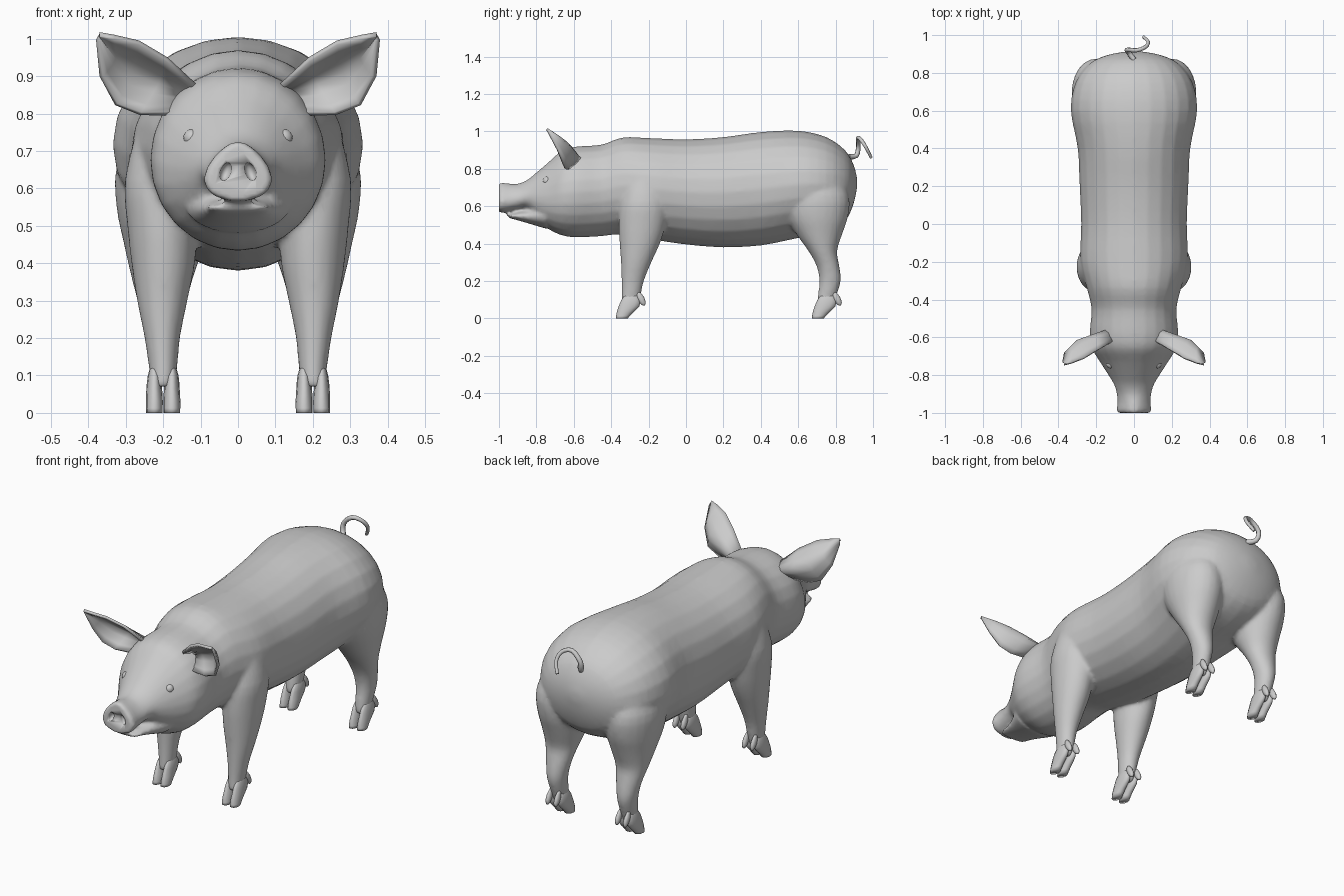
import bpy, bmesh, math
from mathutils import Vector

cube = bpy.data.objects.get("Cube")
if cube:
    bpy.data.objects.remove(cube)

skin = bpy.data.materials.new("plain_grey")
skin.use_nodes = True
GREY = (0.6, 0.6, 0.6, 1)
skin.diffuse_color = GREY
skin.node_tree.nodes["Principled BSDF"].inputs["Base Color"].default_value = GREY


def finish(name, bm):
    """Turn a bmesh into a named, coloured, smooth object."""
    bmesh.ops.recalc_face_normals(bm, faces=bm.faces)
    for f in bm.faces:
        f.smooth = True
    mesh = bpy.data.meshes.new(name)
    bm.to_mesh(mesh)
    bm.free()
    mesh.materials.append(skin)
    obj = bpy.data.objects.new(name, mesh)
    bpy.context.collection.objects.link(obj)
    return obj


def spline(rows, steps):
    """Catmull-Rom interpolation of a list of stations."""
    rows = [Vector(r) for r in rows]
    out = []
    for i in range(len(rows) - 1):
        a, b = rows[max(i - 1, 0)], rows[i]
        c, d = rows[i + 1], rows[min(i + 2, len(rows) - 1)]
        for k in range(steps):
            t = k / steps
            out.append(b + (c - a) * t / 2 + (a * 2 - b * 5 + c * 4 - d) * t * t / 2
                       + (b * 3 - a - c * 3 + d) * t ** 3 / 2)
    return out + [rows[-1]]


def loft(bm, rows, point, sides=24, steps=3):
    """Skin rings; point(row, cos, sin) gives each ring vertex."""
    rings = []
    for row in spline(rows, steps):
        angles = [math.tau * k / sides for k in range(sides)]
        rings.append([bm.verts.new(point(row, math.cos(a), math.sin(a))) for a in angles])
    for lo, hi in zip(rings, rings[1:]):
        for k in range(sides):
            j = (k + 1) % sides
            bm.faces.new((lo[k], lo[j], hi[j], hi[k]))
    bm.faces.new(rings[0])
    bm.faces.new(rings[-1])


def trunk_point(row, c, s):
    # row: y, half width, bottom, top, narrowing towards the top
    y, w, lo, hi, taper = row
    return (w * c * (1 - taper * s), y, (lo + hi) / 2 + (hi - lo) / 2 * s)


def limb_point(side, dy=0):
    # row: z, inner x, outer x, front y, back y
    def point(row, c, s):
        z, xi, xo, yf, yb = row
        return (side * ((xi + xo) / 2 + (xo - xi) / 2 * c),
                dy + (yf + yb) / 2 + (yb - yf) / 2 * s, z)
    return point


# Trunk, neck, head and upper snout
TRUNK = [
    (-1, .08, .567, .722, .38), (-.985, .088, .565, .727, .35), (-.95, .085, .57, .722, .3),
    (-.9, .09, .58, .72, .2), (-.85, .105, .585, .74, .15), (-.8, .135, .53, .78, .1),
    (-.73, .18, .475, .84, .1), (-.66, .222, .443, .9, .05), (-.58, .235, .433, .92, 0),
    (-.45, .225, .44, .93, 0), (-.34, .25, .45, .968, 0), (-.2, .285, .425, .965, 0),
    (0, .28, .395, .958, 0), (.2, .288, .38, .97, 0), (.4, .298, .39, .997, 0),
    (.6, .335, .43, 1.004, 0), (.75, .31, .46, .97, 0), (.85, .235, .52, .9, 0),
    (.895, .14, .61, .825, 0), (.915, .03, .7, .75, 0)]
# Lower jaw
JAW = [(-.955, .045, .55, .556, 0), (-.945, .075, .537, .558, 0), (-.9, .085, .525, .57, 0),
       (-.84, .1, .507, .585, 0), (-.75, .14, .48, .62, 0)]
FRONT_LEG = [
    (.07, .17, .232, -.35, -.26), (.11, .163, .237, -.345, -.245), (.2, .155, .25, -.345, -.225),
    (.3, .135, .27, -.348, -.185), (.4, .115, .285, -.355, -.14), (.5, .11, .296, -.36, -.11),
    (.62, .12, .303, -.35, -.1), (.76, .15, .27, -.3, -.14)]
BACK_LEG = [
    (.07, .17, .232, .7, .785), (.11, .163, .237, .703, .8), (.2, .155, .25, .713, .828),
    (.28, .14, .265, .698, .82), (.36, .12, .285, .655, .808), (.45, .09, .305, .59, .835),
    (.55, .07, .325, .53, .868), (.66, .08, .325, .52, .87), (.8, .12, .27, .56, .8)]

bm = bmesh.new()
loft(bm, TRUNK, trunk_point)
loft(bm, JAW, trunk_point)
for side in (1, -1):
    loft(bm, FRONT_LEG, limb_point(side))
    loft(bm, BACK_LEG, limb_point(side))
body = finish("body", bm)


# Nostril cutter
bm = bmesh.new()
for side in (1, -1):
    ball = bmesh.ops.create_uvsphere(bm, u_segments=16, v_segments=10, radius=1)["verts"]
    for v in ball:
        v.co = (side * .033 + v.co.x * .015 - side * v.co.z * .006,
                -1 + v.co.y * .022, .645 + v.co.z * .024)
nostrils = finish("nostril_cutter", bm)
nostrils.hide_render = True
nostrils.hide_viewport = True
nostrils.display_type = 'WIRE'

# Fuse limbs and trunk into one soft skin
fuse = body.modifiers.new("fuse", 'REMESH')
fuse.mode = 'VOXEL'
fuse.voxel_size = 0.01
fuse.use_smooth_shade = True
soften = body.modifiers.new("soften", 'SMOOTH')
soften.factor = 0.5
soften.iterations = 8
thin = body.modifiers.new("thin", 'DECIMATE')
thin.ratio = 0.3
holes = body.modifiers.new("nostrils", 'BOOLEAN')
holes.operation = 'DIFFERENCE'
holes.object = nostrils

# Cloven hooves with dewclaws
TOE = [(0, -.022, .022, -.375, -.312), (.03, -.023, .022, -.371, -.285),
       (.065, -.021, .021, -.36, -.25), (.1, -.018, .017, -.345, -.245),
       (.125, -.01, .01, -.325, -.26)]
CLAW = [(.07, -.006, .006, -.232, -.22), (.085, -.012, .012, -.25, -.215),
        (.115, -.012, .012, -.265, -.225), (.14, -.005, .005, -.265, -.245)]
for label, dy in (("front", 0), ("back", 1.048)):
    for word, side in (("left", 1), ("right", -1)):
        bm = bmesh.new()
        for x in (.177, .224):
            shift = lambda rows: [(r[0], r[1] + x, r[2] + x, r[3], r[4]) for r in rows]
            loft(bm, shift(TOE), limb_point(side, dy), sides=12, steps=2)
            loft(bm, shift(CLAW), limb_point(side, dy), sides=8, steps=2)
        finish(f"{label}_{word}_hoof", bm)

# Ears: cupped leaves, each row being upper edge, back fold, lower edge
EAR = [((.11, -.62, .87), (.13, -.56, .85), (.16, -.63, .8)),
       ((.19, -.665, .945), (.215, -.59, .88), (.26, -.645, .8)),
       ((.265, -.71, .99), (.285, -.615, .91), (.325, -.655, .825)),
       ((.33, -.735, 1.005), (.33, -.66, .95), (.365, -.685, .9)),
       ((.37, -.745, 1.012), (.37, -.738, 1.005), (.374, -.735, .995))]
for word, side in (("left", 1), ("right", -1)):
    bm = bmesh.new()
    grid = []
    for row in EAR:
        pts = spline(row, 3)
        grid.append([bm.verts.new((side * p.x, p.y, p.z)) for p in pts])
    for a, b in zip(grid, grid[1:]):
        for k in range(len(a) - 1):
            bm.faces.new((a[k], a[k + 1], b[k + 1], b[k]))
    ear = finish(f"{word}_ear", bm)
    shell = ear.modifiers.new("thickness", 'SOLIDIFY')
    shell.thickness = 0.014
    shell.offset = 0

    # Eyeball with a lid ring around it
    bm = bmesh.new()
    bmesh.ops.create_uvsphere(bm, u_segments=16, v_segments=10, radius=.024)
    for v in bm.verts:
        v.co += Vector((side * .122, -.742, .735))
    finish(f"{word}_eye", bm)

# Curly tail
curve = bpy.data.curves.new("tail", 'CURVE')
curve.dimensions = '3D'
curve.bevel_depth = 0.013
curve.bevel_resolution = 2
curve.use_fill_caps = True
path = spline([(0, .87, .865), (-.03, .91, .87), (-.035, .922, .92), (.015, .92, .965),
               (.062, .938, .952), (.075, .965, .91), (.05, .99, .86)], 3)
line = curve.splines.new('POLY')
line.points.add(len(path) - 1)
for i, (pt, co) in enumerate(zip(line.points, path)):
    pt.co = (*co, 1)
    pt.radius = 1.1 - 0.5 * i / len(path)
curve.materials.append(skin)
bpy.context.collection.objects.link(bpy.data.objects.new("tail", curve))
